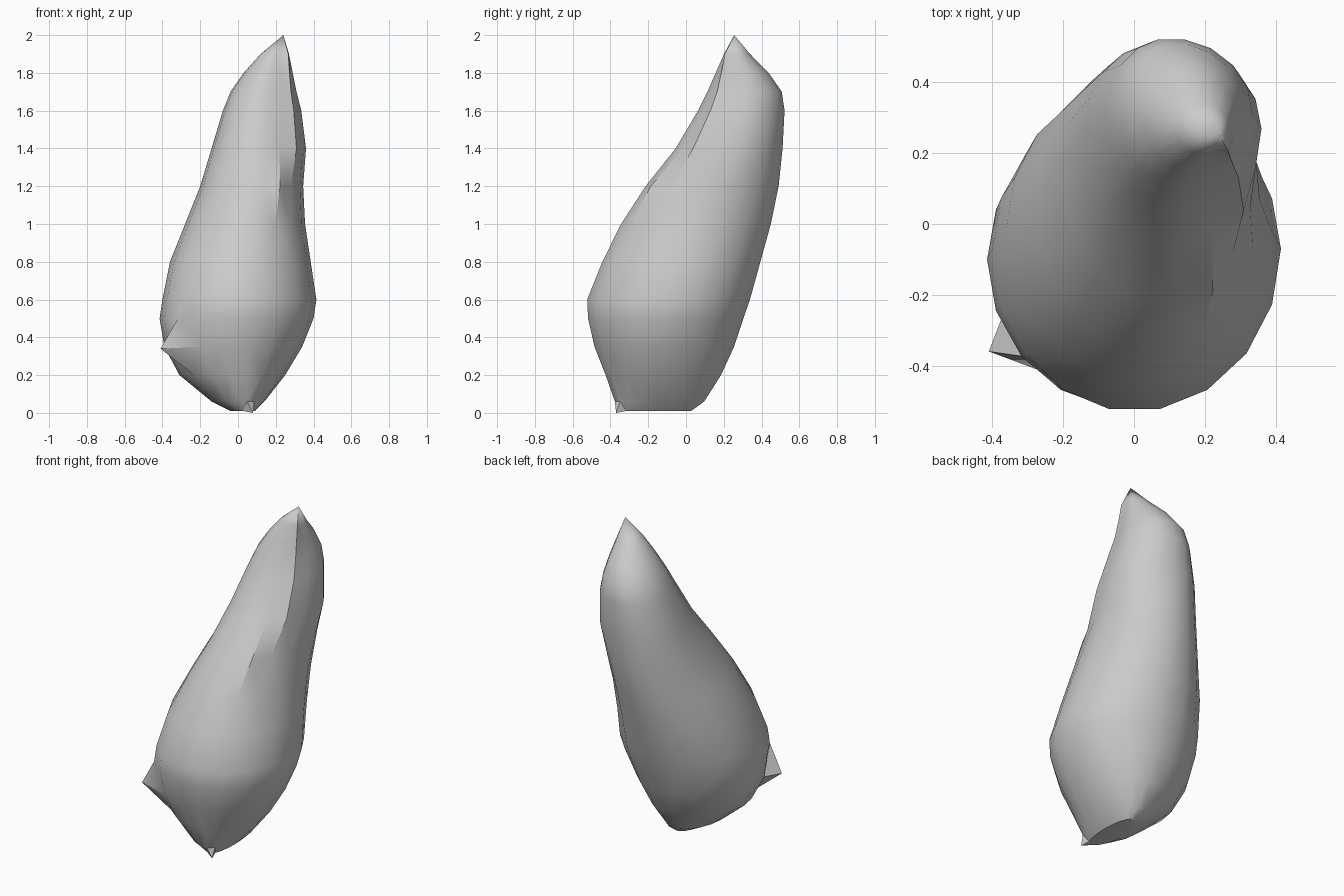
import bpy
import bmesh
from math import cos, sin, tau, radians
from mathutils import Vector

default_cube = bpy.data.objects.get("Cube")
if default_cube:
    bpy.data.objects.remove(default_cube, do_unlink=True)

SIDES = 18

# Cross-sections: height, left x, right x, front y, back y, ridge x, widest y
SECTIONS = [
    (.01, -.04, .09, -.34, .03, .04, -.16),
    (.06, -.14, .14, -.38, .1, .03, -.15),
    (.2, -.31, .25, -.43, .19, .01, -.13),
    (.35, -.39, .34, -.49, .26, .0, -.12),
    (.5, -.415, .4, -.525, .31, .0, -.1),
    (.6, -.4, .415, -.53, .345, .0, -.07),
    (.8, -.36, .385, -.45, .4, .01, -.01),
    (1, -.28, .355, -.35, .455, .04, .07),
    (1.2, -.2, .345, -.22, .495, .07, .18),
    (1.4, -.14, .36, -.06, .515, .08, .27),
    (1.6, -.08, .335, .06, .525, .1, .31),
    (1.7, -.04, .31, .11, .51, .12, .32),
    (1.8, .03, .29, .155, .44, .15, .3),
    (1.9, .12, .27, .2, .34, .19, .27),
]


def section_ring(bm, z, left, right, front, back, mid_x, mid_y):
    """Closed ring made of four different quarter ellipses."""
    ring = []
    for i in range(SIDES):
        c, s = cos(tau * i / SIDES), sin(tau * i / SIDES)
        x = mid_x + c * (right - mid_x if c > 0 else mid_x - left)
        y = mid_y + s * (back - mid_y if s > 0 else mid_y - front)
        ring.append(bm.verts.new((x, y, z)))
    return ring


def pull_nearest(bm, target):
    """Drag the closest vertex out into a pointed chip."""
    goal = Vector(target)
    vert = min(bm.verts, key=lambda v: (v.co - goal).length)
    vert.co = goal


# Lofted body, closed below and drawn to a point above
bm = bmesh.new()
rings = [section_ring(bm, *row) for row in SECTIONS]
for low, high in zip(rings, rings[1:]):
    for i in range(SIDES):
        j = (i + 1) % SIDES
        bm.faces.new((low[i], low[j], high[j], high[i]))
bm.faces.new(list(reversed(rings[0])))
tip = bm.verts.new((.24, .255, 2))
for i in range(SIDES):
    bm.faces.new((rings[-1][i], rings[-1][(i + 1) % SIDES], tip))

# Sharp front edge running down from the tip on the left side
for ring in rings[8:]:
    corner = min(ring, key=lambda v: v.co.y - v.co.x)
    corner.co += Vector((.015, -.02, 0))

# Pointed chips at the lower front
pull_nearest(bm, (-.41, -.36, .34))
pull_nearest(bm, (.08, -.37, 0))

bmesh.ops.triangulate(bm, faces=bm.faces[:])
bmesh.ops.recalc_face_normals(bm, faces=bm.faces[:])
mesh = bpy.data.meshes.new("rock_shard")
bm.to_mesh(mesh)
bm.free()
rock = bpy.data.objects.new("rock_shard", mesh)
bpy.context.collection.objects.link(rock)

# Plain stone colour
stone = bpy.data.materials.new("stone_grey")
stone.use_nodes = True
colour = (.6, .6, .6, 1)
stone.diffuse_color = colour
stone.node_tree.nodes["Principled BSDF"].inputs["Base Color"].default_value = colour
mesh.materials.append(stone)

# Smooth body with the chipped edges kept crisp
bpy.ops.object.select_all(action='DESELECT')
rock.select_set(True)
bpy.context.view_layer.objects.active = rock
bpy.ops.object.shade_smooth_by_angle(angle=radians(30))
